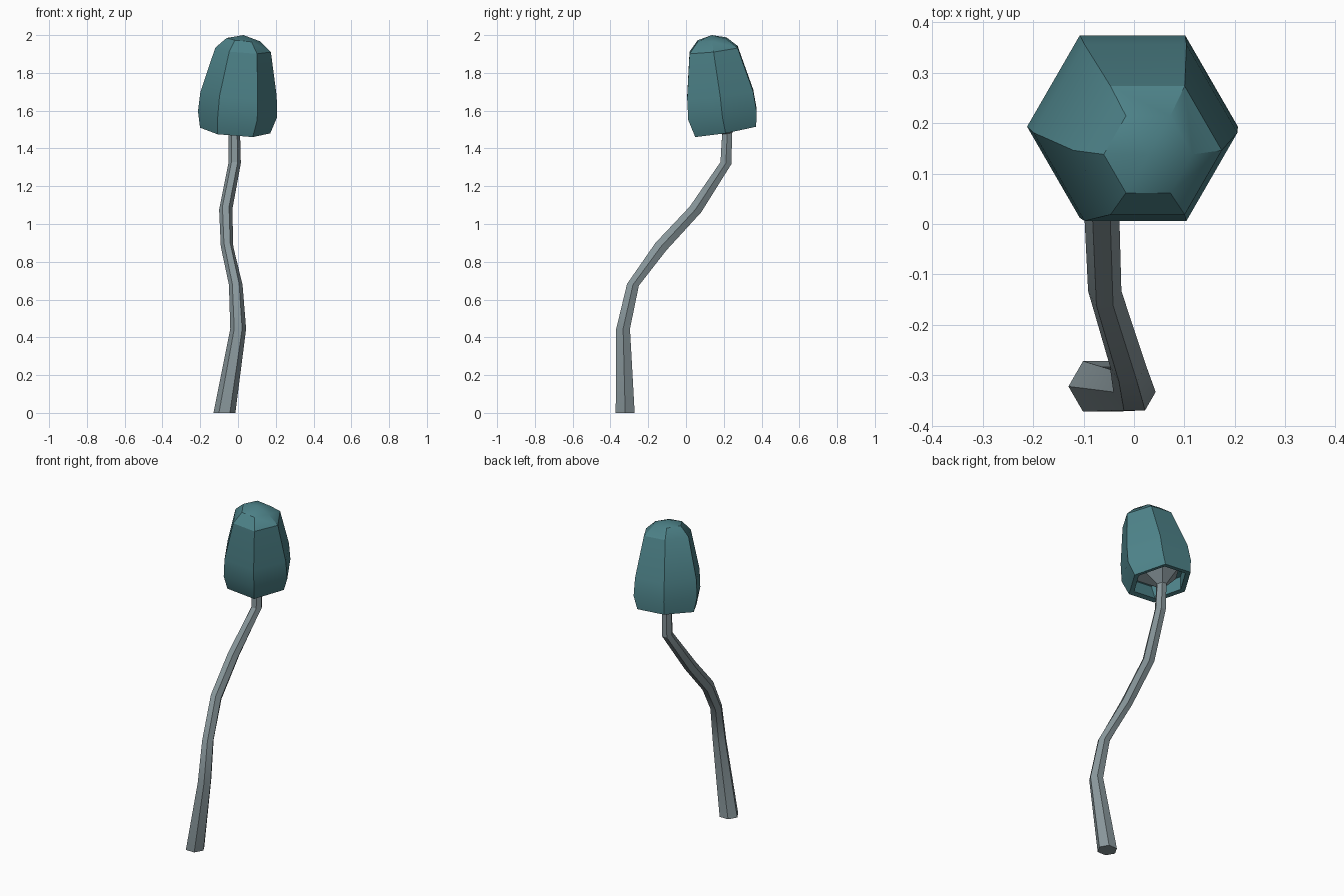
import bpy, bmesh, math

if "Cube" in bpy.data.objects:
    bpy.data.objects.remove(bpy.data.objects["Cube"])

SIDES = 6


def hex_ring(bm, x, y, z, r, sx, sy):
    """Six-sided ring; sx and sy are the tilt slopes along x and y."""
    ring = []
    for i in range(SIDES):
        a = i * math.tau / SIDES
        dx, dy = r * math.cos(a), r * math.sin(a)
        ring.append(bm.verts.new((x + dx, y + dy, z + sx * dx + sy * dy)))
    return ring


def loft(name, rings, start, end, color):
    """Skin a list of rings; start/end are apex points, or 'cap' for flat ends."""
    bm = bmesh.new()
    loops = [hex_ring(bm, *r) for r in rings]
    for lo, hi in zip(loops, loops[1:]):
        for i in range(SIDES):
            j = (i + 1) % SIDES
            bm.faces.new((lo[i], lo[j], hi[j], hi[i]))
    for loop, tip in ((loops[0], start), (loops[-1], end)):
        if tip == 'cap':
            bm.faces.new(loop)
        else:
            v = bm.verts.new(tip)
            for i in range(SIDES):
                bm.faces.new((loop[i], loop[(i + 1) % SIDES], v))
    bmesh.ops.recalc_face_normals(bm, faces=bm.faces)
    me = bpy.data.meshes.new(name)
    bm.to_mesh(me)
    bm.free()
    ob = bpy.data.objects.new(name, me)
    bpy.context.collection.objects.link(ob)
    mat = bpy.data.materials.new(name + "_color")
    mat.diffuse_color = color
    mat.use_nodes = True
    mat.node_tree.nodes["Principled BSDF"].inputs["Base Color"].default_value = mat.diffuse_color
    me.materials.append(mat)
    # Soft gradients over gentle bends, crisp hexagonal corners
    bpy.ops.object.select_all(action='DESELECT')
    ob.select_set(True)
    bpy.context.view_layer.objects.active = ob
    bpy.ops.object.shade_smooth_by_angle(angle=math.radians(30))
    return ob


# Crooked stem, flaring into the gills under the cap
loft("stem", [
    (-0.072, -0.322, 0.0, 0.058, 0, 0),
    (0.001, -0.333, 0.445, 0.042, 0, 0),
    (-0.012, -0.281, 0.678, 0.036, 0, -0.15),
    (-0.058, -0.133, 0.880, 0.033, 0, -0.7),
    (-0.065, 0.050, 1.077, 0.035, 0, -0.5),
    (-0.018, 0.211, 1.322, 0.033, 0, -0.2),
    (-0.020, 0.218, 1.480, 0.031, -0.08, 0.16),
    (-0.008, 0.205, 1.560, 0.130, -0.08, 0.16),
], 'cap', 'cap', (0.25, 0.31, 0.33, 1))

# Hollow cap: crown down to the rim, then back up the inside wall
loft("cap", [
    (0.028, 0.138, 1.976, 0.088, -0.10, 0.10),
    (0.027, 0.146, 1.922, 0.147, -0.08, 0.12),
    (0.003, 0.181, 1.688, 0.202, -0.06, 0.10),
    (-0.003, 0.193, 1.580, 0.209, -0.08, 0.12),
    (-0.015, 0.210, 1.495, 0.186, -0.08, 0.17),
    (-0.015, 0.210, 1.500, 0.155, -0.08, 0.17),
    (-0.005, 0.195, 1.590, 0.175, -0.08, 0.14),
], (0.029, 0.137, 2.0), (0.0, 0.19, 1.62), (0.075, 0.225, 0.25, 1))
